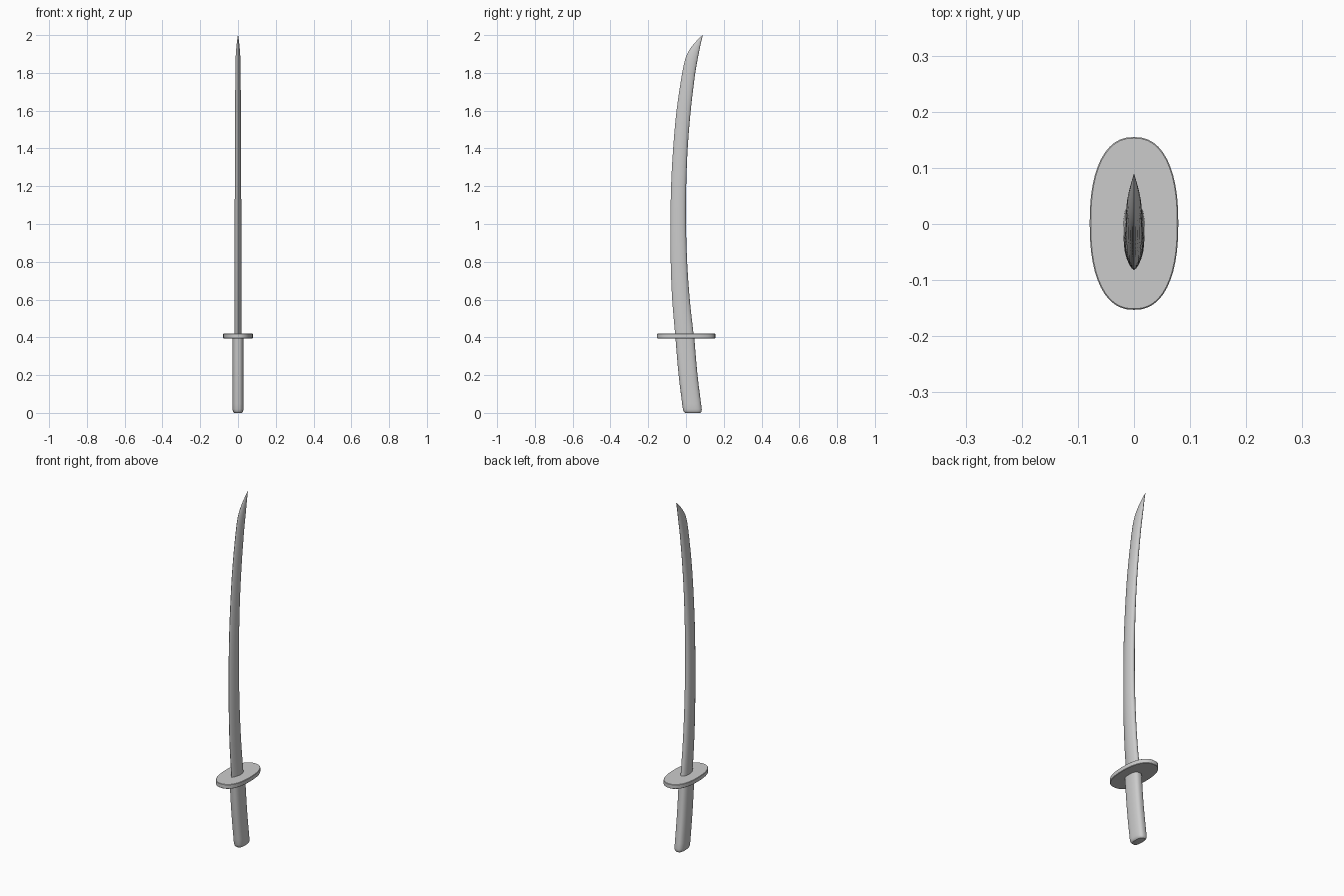
import bpy, bmesh, math

if "Cube" in bpy.data.objects:
    bpy.data.objects.remove(bpy.data.objects["Cube"])


def spow(v, p):
    return math.copysign(abs(v) ** p, v)


def superellipse(rx, ry, cy, z, n=40, p=0.8):
    """Ring of points, squarer than an ellipse when p < 1."""
    return [(rx * spow(math.cos(2 * math.pi * i / n), p),
             cy + ry * spow(math.sin(2 * math.pi * i / n), p), z) for i in range(n)]


def interp(table, z):
    """Smooth (Catmull-Rom) lookup of row values at height z."""
    k = 0
    while k < len(table) - 2 and z > table[k + 1][0]:
        k += 1
    a, b = table[k], table[k + 1]
    pr, nx = table[max(k - 1, 0)], table[min(k + 2, len(table) - 1)]
    h = b[0] - a[0]
    t = (z - a[0]) / h
    out = []
    for j in range(1, len(a)):
        ma = (b[j] - pr[j]) / (b[0] - pr[0]) * h
        mb = (nx[j] - a[j]) / (nx[0] - a[0]) * h
        out.append((2*t**3 - 3*t**2 + 1) * a[j] + (t**3 - 2*t**2 + t) * ma
                   + (3*t**2 - 2*t**3) * b[j] + (t**3 - t**2) * mb)
    return out


def loft(name, rings, angle=40):
    bm = bmesh.new()
    loops = [[bm.verts.new(c) for c in r] for r in rings]
    n = len(loops[0])
    for a, b in zip(loops, loops[1:]):
        for i in range(n):
            bm.faces.new((a[i], a[(i + 1) % n], b[(i + 1) % n], b[i]))
    bm.faces.new(loops[0])
    bm.faces.new(loops[-1])
    bmesh.ops.recalc_face_normals(bm, faces=bm.faces)
    mesh = bpy.data.meshes.new(name)
    bm.to_mesh(mesh)
    bm.free()
    ob = bpy.data.objects.new(name, mesh)
    bpy.context.collection.objects.link(ob)
    bpy.ops.object.select_all(action='DESELECT')
    ob.select_set(True)
    bpy.context.view_layer.objects.active = ob
    bpy.ops.object.shade_smooth_by_angle(angle=math.radians(angle))
    return ob


# Blade: height, cutting edge y, spine y, half thickness
blade_table = [
    (0.40, -0.056, 0.042, 0.019), (0.60, -0.073, 0.020, 0.0185),
    (0.80, -0.081, 0.006, 0.018), (1.00, -0.082, 0.000, 0.0175),
    (1.20, -0.079, 0.001, 0.017), (1.40, -0.068, 0.009, 0.016),
    (1.60, -0.050, 0.025, 0.015), (1.80, -0.020, 0.049, 0.014),
    (1.88, -0.002, 0.063, 0.0125), (1.92, 0.017, 0.071, 0.010),
    (1.96, 0.047, 0.079, 0.006), (2.00, 0.087, 0.089, 0.0008)]
# Blade section: fraction from edge to spine, fraction of half thickness
side = [(0.04, 0.24), (0.12, 0.48), (0.24, 0.73), (0.38, 0.92), (0.52, 1.0),
        (0.68, 0.98), (0.82, 0.84), (0.92, 0.62), (0.98, 0.32)]
section = [(0, 0)] + side + [(1, 0)] + [(s, -w) for s, w in reversed(side)]
heights = [0.40 + 0.05 * i for i in range(29)] + [1.84 + 0.02 * i for i in range(9)]
rings = []
for z in heights:
    e, s, t = interp(blade_table, z)
    rings.append([(w * t, e + f * (s - e), z) for f, w in section])
loft("blade", rings)

# Handle: follows the curve downward, with a rounded butt
grip_table = [(0.0, 0.036), (0.2, 0.011), (0.41, -0.007)]
rings = []
for z, k in [(0, 0.80), (0.004, 0.90), (0.010, 0.96), (0.02, 1)] + \
        [(0.05 * i, 1) for i in range(1, 9)]:
    cy, = interp(grip_table, z)
    inset = (1 - k) * 0.045
    rings.append(superellipse(0.029 - inset, 0.050 - inset, cy, z, p=0.75))
loft("handle", rings)

# Guard: flat rounded oval plate
rings = [superellipse(0.079 - d, 0.154 - d, 0.001, z, n=48, p=0.85)
         for z, d in [(0.395, 0.002), (0.397, 0), (0.418, 0), (0.420, 0.002)]]
loft("guard", rings)
